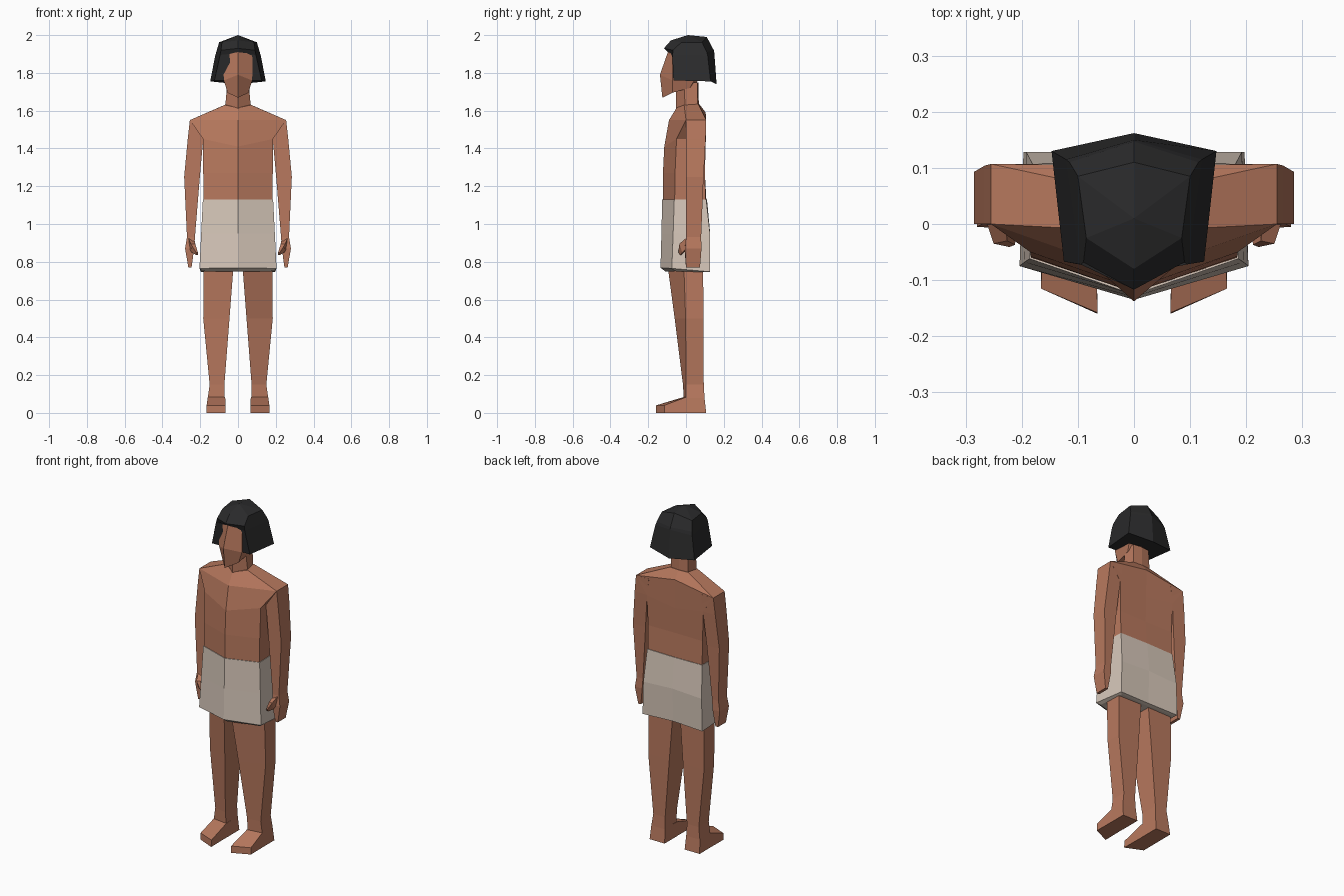
import bpy, bmesh


def material(name, rgb):
    m = bpy.data.materials.new(name)
    m.diffuse_color = (*rgb, 1)
    return m


SKIN = material("brown skin", (0.48, 0.19, 0.112))
CLOTH = material("pale linen", (0.68, 0.575, 0.49))
HAIR = material("black hair", (0.024, 0.024, 0.025))


def loft(name, rings, mat, tip=None, mirror=False):
    """Skin closed rings of points; optional apex; optional mirrored copy."""
    bm = bmesh.new()
    vs = [[bm.verts.new(p) for p in r] for r in rings]
    n = len(rings[0])
    for a, b in zip(vs, vs[1:]):
        for i in range(n):
            j = (i + 1) % n
            bm.faces.new((a[i], a[j], b[j], b[i]))
    bm.faces.new(vs[0])
    if tip:
        t = bm.verts.new(tip)
        for i in range(n):
            bm.faces.new((vs[-1][i], vs[-1][(i + 1) % n], t))
    else:
        bm.faces.new(vs[-1])
    bmesh.ops.recalc_face_normals(bm, faces=bm.faces)
    me = bpy.data.meshes.new(name)
    bm.to_mesh(me)
    bm.free()
    me.materials.append(mat)
    ob = bpy.data.objects.new(name, me)
    bpy.context.collection.objects.link(ob)
    if mirror:
        ob.modifiers.new("mirror", 'MIRROR').use_axis[0] = True
    return ob


def sym(*half):
    """Full ring from centre front, right side points, centre back."""
    return list(half) + [(-x, y, z) for x, y, z in reversed(half[1:-1])]


def limb(z, xi, xo, y_in, y_out, yb):
    """Four sided limb section with a slanted front."""
    return [(xi, y_in, z), (xo, y_out, z), (xo, yb, z), (xi, yb, z)]


# Torso, flaring at the top into the shoulders
loft("torso", [
    sym((0, -.122, 1.12), (.183, -.06, 1.12), (.178, .104, 1.12), (0, .108, 1.12)),
    sym((0, -.122, 1.27), (.184, -.058, 1.27), (.18, .1, 1.27), (0, .098, 1.27)),
    sym((0, -.115, 1.41), (.185, -.05, 1.45), (.185, .105, 1.45), (0, .102, 1.42)),
    sym((0, -.09, 1.55), (.255, 0, 1.55), (.255, .107, 1.55), (0, .104, 1.59)),
    sym((0, -.05, 1.615), (.07, -.01, 1.63), (.06, .065, 1.635), (0, .07, 1.635)),
], SKIN)

# Neck
loft("neck", [
    sym((0, -.052, 1.60), (.068, -.005, 1.62), (.058, .062, 1.62), (0, .068, 1.62)),
    sym((0, -.055, 1.75), (.056, -.01, 1.75), (.052, .06, 1.75), (0, .066, 1.75)),
], SKIN)

# Head with ridged face
loft("head", [
    sym((0, -.125, 1.668), (.055, -.072, 1.695), (.06, .02, 1.72), (0, .05, 1.73)),
    sym((0, -.138, 1.79), (.075, -.071, 1.76), (.075, .05, 1.77), (0, .066, 1.77)),
    sym((0, -.096, 1.91), (.078, -.071, 1.90), (.07, .05, 1.9), (0, .07, 1.9)),
], SKIN)

# Bobbed hair with fringe
loft("hair", [
    sym((0, -.06, 1.76), (.125, -.067, 1.76), (.147, .13, 1.755), (0, .162, 1.74)),
    sym((0, -.09, 1.905), (.095, -.072, 1.895), (.121, .115, 1.89), (0, .15, 1.905)),
    sym((0, -.117, 1.93), (.09, -.068, 1.92), (.115, .11, 1.91), (0, .147, 1.92)),
    sym((0, -.08, 1.972), (.085, -.025, 1.962), (.1, .085, 1.962), (0, .11, 1.99)),
], HAIR, tip=(0, .01, 2.0))

# Wrapped skirt with turned-in hem
loft("skirt", [
    sym((0, -.108, .748), (.188, -.058, .75), (.18, .112, .745), (0, .1, .748)),
    sym((0, -.135, .768), (.204, -.075, .765), (.197, .128, .747), (0, .12, .752)),
    sym((0, -.13, .95), (.195, -.068, .95), (.192, .128, .94), (0, .128, .95)),
    sym((0, -.126, 1.13), (.186, -.062, 1.13), (.181, .107, 1.13), (0, .111, 1.13)),
], CLOTH)

# Arms and flat hands
loft("arms", [
    limb(1.55, .17, .255, 0, 0, .107),
    limb(1.45, .184, .266, 0, 0, .104),
    limb(1.25, .202, .285, 0, 0, .093),
    limb(.93, .228, .27, 0, 0, .08),
    limb(.87, .232, .28, -.008, -.005, .082),
    limb(.77, .246, .263, 0, 0, .074),
], SKIN, mirror=True)

# Thumbs
loft("thumbs", [
    [(.232, .03, .925), (.262, .0, .925), (.262, .01, .88), (.232, .04, .88)],
    [(.226, -.03, .895), (.25, -.035, .895), (.246, -.02, .85), (.222, -.01, .85)],
    [(.212, -.037, .848), (.222, -.041, .85), (.22, -.03, .835), (.211, -.027, .835)],
], SKIN, mirror=True)

# Legs tapering to the heel
loft("legs", [
    limb(.80, .022, .182, -.10, -.012, .09),
    limb(.50, .045, .184, -.06, -.002, .093),
    limb(.15, .072, .15, -.016, 0, .094),
    limb(.08, .07, .16, -.012, 0, .098),
    limb(0, .066, .165, -.012, 0, .107),
], SKIN, mirror=True)

# Feet with slanted toes
loft("feet", [
    [(.068, .05, 0), (.163, .05, 0), (.158, .05, .085), (.07, .05, .085)],
    [(.067, -.015, 0), (.165, 0, 0), (.16, 0, .083), (.068, -.015, .083)],
    [(.065, -.16, 0), (.166, -.115, 0), (.166, -.115, .04), (.065, -.158, .04)],
], SKIN, mirror=True)
